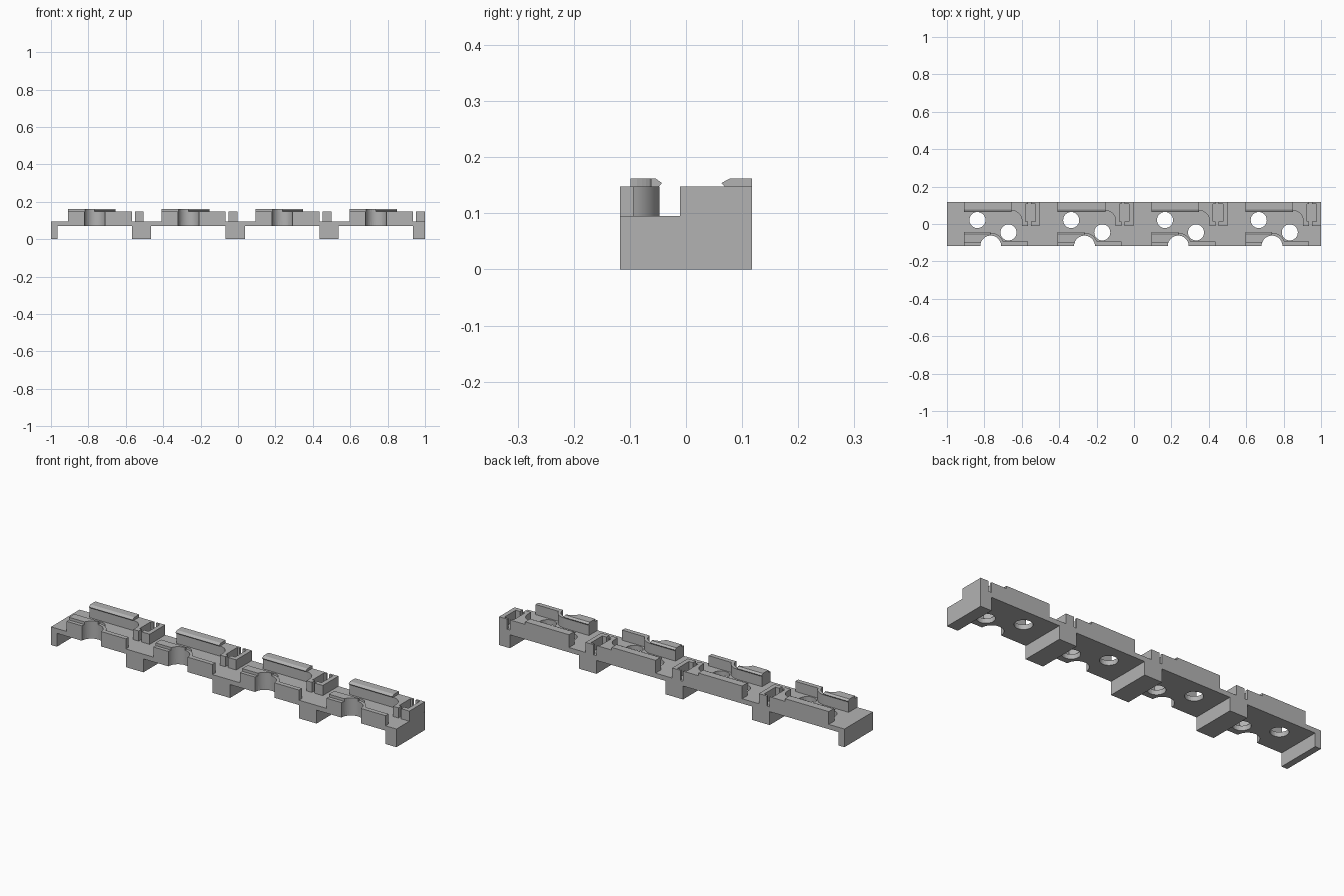
import bpy, bmesh
from math import sin, cos, radians
from mathutils import Vector

if "Cube" in bpy.data.objects:
    bpy.data.objects.remove(bpy.data.objects["Cube"])

mat = bpy.data.materials.new("plain_grey")
mat.use_nodes = True
GREY = (0.45, 0.45, 0.45, 1)
mat.diffuse_color = GREY
mat.node_tree.nodes["Principled BSDF"].inputs["Base Color"].default_value = GREY

PITCH = 0.5013
HALF = 0.118                      # half depth of the strip
UNDER, TOP, WALL, LIP = 0.07, 0.095, 0.148, 0.162
LEFT, RIGHT = -0.909, -0.567      # extent of the walls in the first bay
CX = -0.766                       # centre of the round front notch


def arc(cx, cy, r, a0, a1, n=14):
    angles = [radians(a0 + (a1 - a0) * i / n) for i in range(n + 1)]
    return [(cx + r * cos(a), cy + r * sin(a)) for a in angles]


def prism(name, pts, lo, hi, along_x=False):
    """Extrude a closed outline along z, or a (y, z) outline along x."""
    place = (lambda p, h: (h, *p)) if along_x else (lambda p, h: (*p, h))
    bm = bmesh.new()
    face = bm.faces.new([bm.verts.new(place(p, lo)) for p in pts])
    grown = bmesh.ops.extrude_face_region(bm, geom=[face])["geom"]
    move = Vector(place((0, 0), hi - lo))
    bmesh.ops.translate(bm, vec=move, verts=[v for v in grown if isinstance(v, bmesh.types.BMVert)])
    bmesh.ops.recalc_face_normals(bm, faces=bm.faces)
    mesh = bpy.data.meshes.new(name)
    bm.to_mesh(mesh)
    bm.free()
    mesh.materials.append(mat)
    obj = bpy.data.objects.new(name, mesh)
    bpy.context.collection.objects.link(obj)
    return obj


def box(name, x0, x1, y0, y1, z0, z1):
    return prism(name, [(x0, y0), (x1, y0), (x1, y1), (x0, y1)], z0, z1)


def cut(obj, cutter):
    mod = obj.modifiers.new("cut", "BOOLEAN")
    mod.operation = "DIFFERENCE"
    mod.solver = "EXACT"
    mod.object = cutter
    cutter.hide_render = True
    cutter.hide_viewport = True
    cutter.display_type = "WIRE"


def smooth(obj):
    bpy.ops.object.select_all(action="DESELECT")
    obj.select_set(True)
    bpy.context.view_layer.objects.active = obj
    bpy.ops.object.shade_smooth_by_angle(angle=radians(30))


# Base plate and the feet under it
plate = box("base_plate", -1, 1, -HALF, HALF, UNDER, TOP)
for k in range(-1, 4):
    x = k * PITCH
    box("foot", max(-1, x - 0.567), min(1, x - 0.465), -HALF, HALF, 0, UNDER)

for k in range(4):
    dx = k * PITCH

    def shift(pts):
        return [(x + dx, y) for x, y in pts]

    # Two pin holes and the round front notch
    for hx, hy in ((-0.837, 0.021), (-0.671, -0.045)):
        cut(plate, prism("hole_cutter", shift(arc(hx, hy, 0.043, 0, 348.75, 31)), 0.02, 0.12))
    notch = prism("notch_cutter", shift(arc(CX, -HALF, 0.056, 0, 348.75, 31)), 0.02, 0.2)
    cut(plate, notch)

    # Front wall, thick beside the notch and curving round it
    front = [(LEFT, -HALF)] + arc(CX, -HALF, 0.056, 180, 0, 16)
    front += [(RIGHT, -HALF), (RIGHT, -0.094)]
    front += arc(CX, -HALF, 0.071, 20, 90) + [(LEFT, -0.047)]
    smooth(prism("front_wall", shift(front), TOP, WALL))

    # Front retaining lip with a bevelled inner edge
    lip = [(-0.099, WALL), (-0.048, WALL), (-0.043, 0.154), (-0.054, LIP), (-0.099, LIP)]
    cut(prism("front_lip", lip, LEFT + dx, CX + dx, along_x=True), notch)

    # Back wall with its rounded inner corner and half of the contact pocket
    back = [(LEFT, HALF), (LEFT, 0.072)] + arc(-0.655, 0.016, 0.056, 90, 0)
    back += [(-0.599, -0.011), (RIGHT, -0.011), (RIGHT, 0.013), (-0.58, 0.013),
             (-0.58, 0.107), (RIGHT, 0.107), (RIGHT, HALF)]
    smooth(prism("back_wall", shift(back), TOP, WALL))

    # Back retaining lip
    lip = [(HALF, WALL), (0.069, WALL), (0.063, 0.154), (0.078, LIP), (HALF, LIP)]
    prism("back_lip", lip, LEFT + dx, -0.655 + dx, along_x=True)

    # Small end block with the other half of the pocket
    end = [(-0.551, HALF), (-0.551, 0.107), (-0.527, 0.107), (-0.527, 0.013),
           (-0.551, 0.013), (-0.551, -0.011), (-0.504, -0.011), (-0.504, HALF)]
    prism("end_block", shift(end), TOP, WALL)

smooth(plate)
